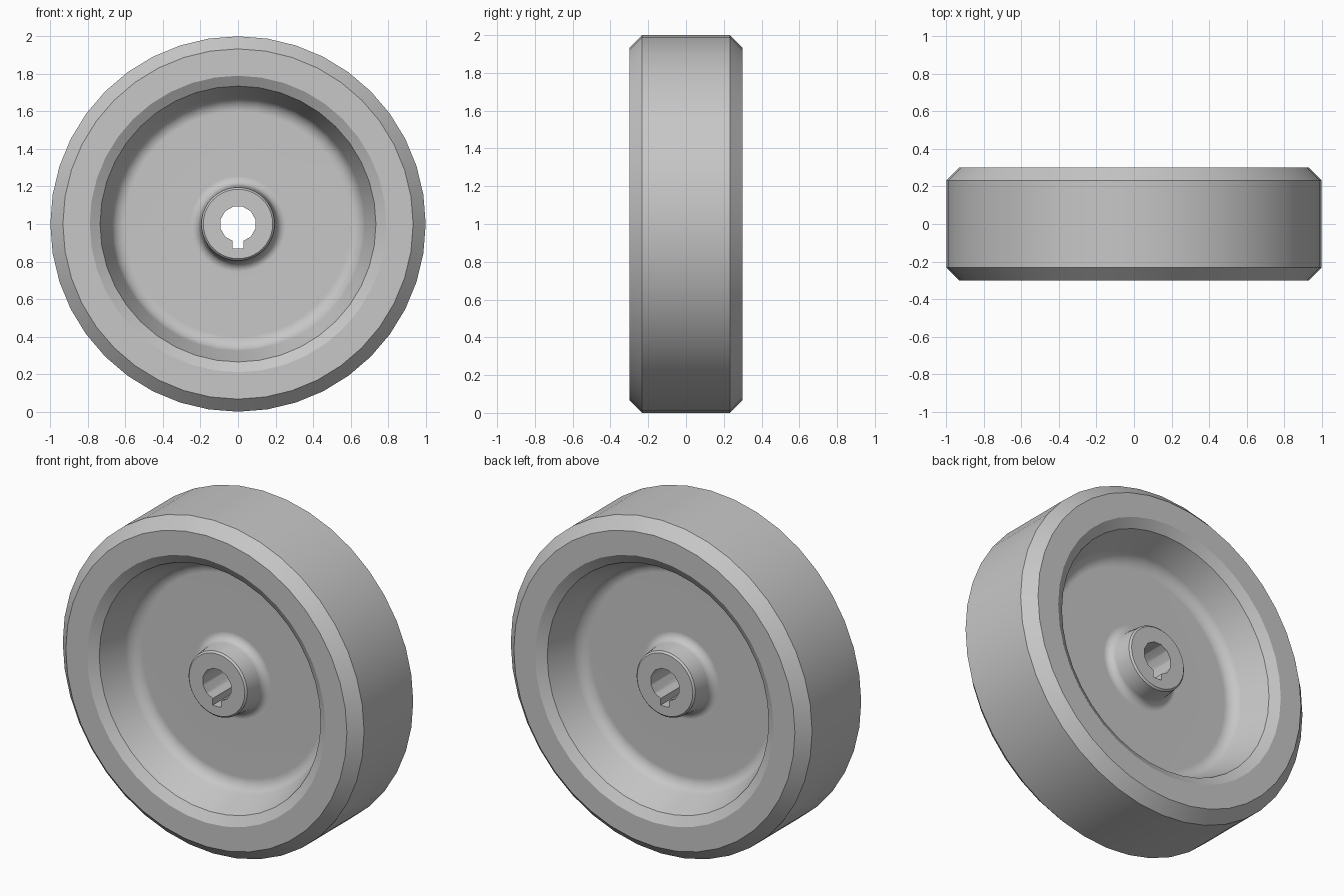
import bpy
import bmesh
from math import sin, cos, pi, radians

if "Cube" in bpy.data.objects:
    bpy.data.objects.remove(bpy.data.objects["Cube"], do_unlink=True)

SEGMENTS = 40
WEB = 0.05      # half thickness of the web
HUB = 0.20      # half length of the hub
FACE = 0.30     # half width of the rim

metal = bpy.data.materials.new("grey metal")
metal.use_nodes = True
grey = (0.57, 0.57, 0.57, 1)
metal.diffuse_color = grey
metal.node_tree.nodes["Principled BSDF"].inputs["Base Color"].default_value = grey


def new_object(name, bm):
    bmesh.ops.recalc_face_normals(bm, faces=bm.faces)
    mesh = bpy.data.meshes.new(name)
    bm.to_mesh(mesh)
    bm.free()
    mesh.materials.append(metal)
    obj = bpy.data.objects.new(name, mesh)
    bpy.context.collection.objects.link(obj)
    return obj


def fillet(r, y, radius, start, end, steps=5):
    """Arc points (radius from axle, offset along axle)."""
    angles = [radians(start + (end - start) * i / steps) for i in range(steps + 1)]
    return [(r + radius * cos(a), y + radius * sin(a)) for a in angles]


def lathe(name, profile):
    """Revolve a profile about the y axis; points on the axle become one vertex."""
    bm = bmesh.new()
    rings = []
    for r, y in profile:
        if r == 0:
            rings.append([bm.verts.new((0, y, 1))] * SEGMENTS)
        else:
            rings.append([bm.verts.new((r * sin(2 * pi * i / SEGMENTS), y,
                                        1 + r * cos(2 * pi * i / SEGMENTS)))
                          for i in range(SEGMENTS)])
    for a, b in zip(rings, rings[1:]):
        for i in range(SEGMENTS):
            j = (i + 1) % SEGMENTS
            bm.faces.new(list(dict.fromkeys((a[i], a[j], b[j], b[i]))))
    return new_object(name, bm)


# Half profile from hub centre to tread, mirrored for the other side
half = [(0, HUB), (0.185, HUB), (0.195, HUB - 0.01)]
half += fillet(0.255, WEB + 0.05, 0.05, 190, 270)
half += fillet(0.60, WEB + 0.08, 0.08, 270, 340)
half += [(0.735, FACE - 0.034), (0.79, FACE), (0.933, FACE), (1.0, FACE - 0.067)]
wheel = lathe("wheel", half + [(r, -y) for r, y in reversed(half)])

# Shaft bore with a keyway at the bottom
bm = bmesh.new()
outline = [(0.096 * sin(radians(a)), 1 + 0.096 * cos(radians(a)))
           for a in range(15, 160, 30)]
outline += [(0.028, 0.91), (0.028, 0.87)]
outline += [(-x, z) for x, z in reversed(outline)]
base = bm.faces.new([bm.verts.new((x, -0.5, z)) for x, z in outline])
made = bmesh.ops.extrude_face_region(bm, geom=[base])["geom"]
bmesh.ops.translate(bm, vec=(0, 1, 0),
                    verts=[g for g in made if isinstance(g, bmesh.types.BMVert)])
cutter = new_object("bore_cutter", bm)
cutter.hide_render = True

cut = wheel.modifiers.new("bore", "BOOLEAN")
cut.operation = "DIFFERENCE"
cut.solver = "EXACT"
cut.object = cutter

for obj in bpy.context.selected_objects:
    obj.select_set(False)
wheel.select_set(True)
bpy.context.view_layer.objects.active = wheel
bpy.ops.object.modifier_apply(modifier=cut.name)
bpy.data.objects.remove(cutter, do_unlink=True)

# Smooth shading with flat, evenly lit web and faces
bpy.ops.object.shade_smooth_by_angle(angle=radians(31))
weighted = wheel.modifiers.new("weighted_normals", "WEIGHTED_NORMAL")
weighted.keep_sharp = True
